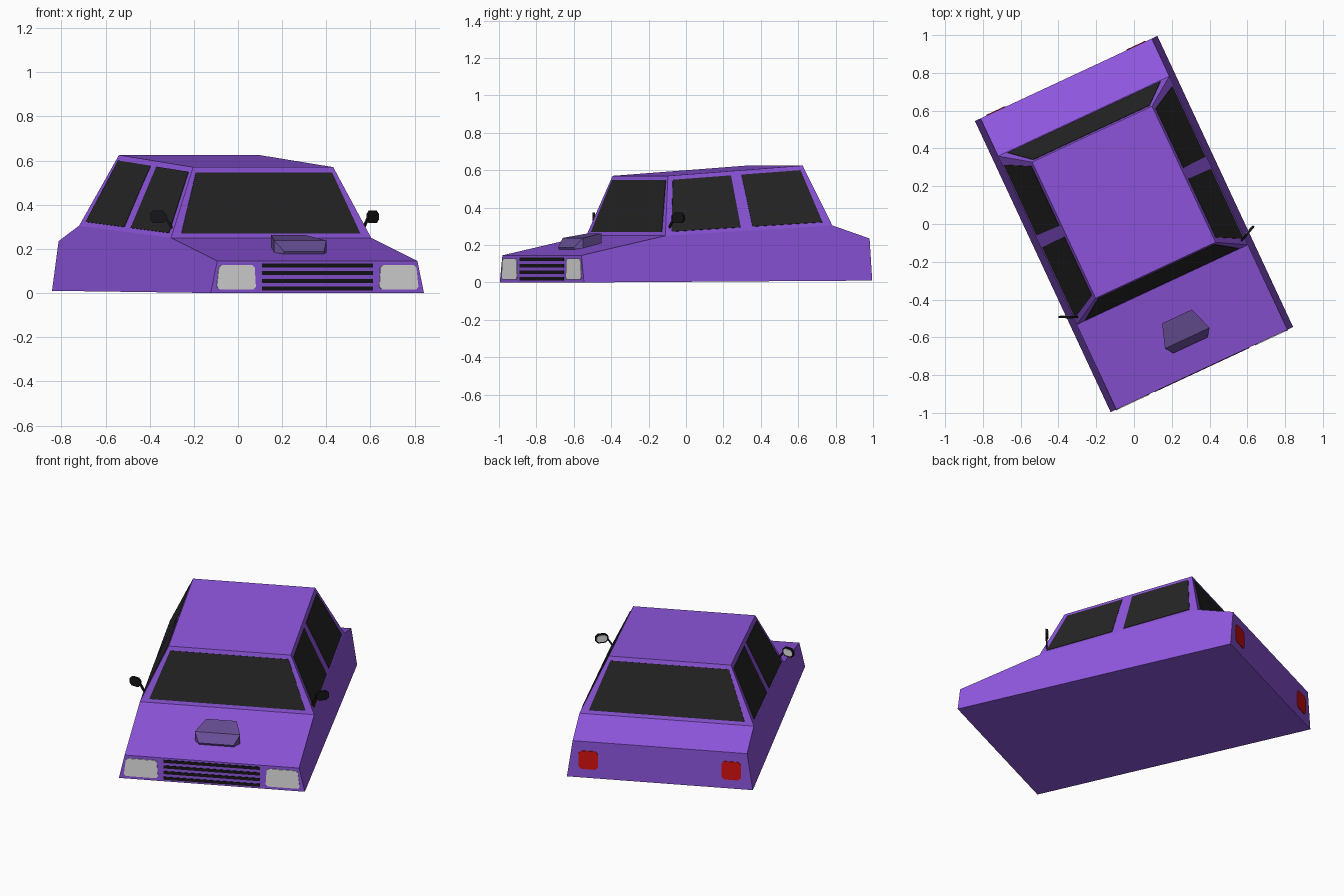
import bpy, bmesh, math
from mathutils import Vector

if "Cube" in bpy.data.objects:
    bpy.data.objects.remove(bpy.data.objects["Cube"])

YAW = math.radians(25)  # the car stands turned on the ground


def material(name, rgb):
    m = bpy.data.materials.new(name)
    m.diffuse_color = (*rgb, 1)
    m.use_nodes = True
    m.node_tree.nodes["Principled BSDF"].inputs["Base Color"].default_value = m.diffuse_color
    return m


PURPLE = material("purple_paint", (0.28, 0.095, 0.75))
DULL = material("dull_purple", (0.14, 0.08, 0.31))
GLASS = material("dark_glass", (0.019, 0.019, 0.019))
BLACK = material("black_trim", (0.008, 0.008, 0.009))
LAMP = material("lamp_white", (0.78, 0.78, 0.78))
RED = material("tail_red", (0.68, 0.006, 0.006))


def finish(name, bm, mat):
    bmesh.ops.recalc_face_normals(bm, faces=bm.faces)
    me = bpy.data.meshes.new(name)
    bm.to_mesh(me)
    bm.free()
    me.materials.append(mat)
    ob = bpy.data.objects.new(name, me)
    ob.rotation_euler.z = YAW
    bpy.context.collection.objects.link(ob)
    return ob


def hull(name, pts, mat):
    bm = bmesh.new()
    for p in pts:
        bm.verts.new(p)
    bmesh.ops.convex_hull(bm, input=bm.verts)
    bmesh.ops.dissolve_limit(bm, angle_limit=0.01, verts=bm.verts, edges=bm.edges)
    return finish(name, bm, mat)


def plate(name, quad, mat, cut=0.0, thick=0.008, shift=0.0):
    """Thin plate on a four-cornered outline, corners cut off by a length."""
    q = [Vector(p) for p in quad]
    n = (q[2] - q[0]).cross(q[3] - q[1]).normalized()
    ring = []
    for i, p in enumerate(q):
        if cut:
            for o in (q[i - 1], q[(i + 1) % 4]):
                ring.append(p + (o - p).normalized() * cut)
        else:
            ring.append(p)
    pts = [p + n * (shift + k * thick / 2) for p in ring for k in (-1, 1)]
    return hull(name, pts, mat)


# Body shell: side profile as (half width, y, z), spanned left to right
W, R = 0.50, 0.35
profile = [(0.533, -0.85, 0), (W, -0.85, 0.145), (W, -0.355, 0.25),
           (R, -0.27, 0.57), (R, 0.525, 0.625), (W, 0.63, 0.305),
           (W, 0.85, 0.235), (0.533, 0.85, 0.01)]
bm = bmesh.new()
sides = [[bm.verts.new((s * x, y, z)) for x, y, z in profile] for s in (-1, 1)]
a, b = sides
for i in range(8):
    j = (i + 1) % 8
    bm.faces.new((a[i], a[j], b[j], b[i]))
for v in sides:
    bm.faces.new([v[i] for i in (0, 1, 2, 5, 6, 7)])
    bm.faces.new([v[i] for i in (2, 3, 4, 5)])
finish("body_shell", bm, PURPLE)


# Windows: plates placed proportionally on the four cabin faces
def corner(i, s):
    x, y, z = profile[i]
    return Vector((s * x, y, z))


def window(name, base0, base1, top0, top1, bottom, top):
    def at(s, t):
        return base0.lerp(base1, s).lerp(top0.lerp(top1, s), t)
    plate(name, [at(bottom[0], 0.06), at(bottom[1], 0.06),
                 at(top[1], 0.925), at(top[0], 0.925)], GLASS, thick=0.006)


for name, lo, hi in (("windshield", 2, 3), ("rear_window", 5, 4)):
    window(name, corner(lo, -1), corner(lo, 1), corner(hi, -1), corner(hi, 1),
           (0.045, 0.955), (0.03, 0.97))
for s, side in ((-1, "left"), (1, "right")):
    c = [corner(i, s) for i in (2, 5, 3, 4)]
    window(side + "_front_window", *c, (0.035, 0.455), (0.037, 0.46))
    window(side + "_back_window", *c, (0.527, 0.95), (0.537, 0.967))

    # Headlights and tail lights
    plate(side + "_headlight",
          [(s * 0.505, -0.85, 0.017), (s * 0.308, -0.85, 0.017),
           (s * 0.315, -0.85, 0.127), (s * 0.492, -0.85, 0.127)], LAMP, cut=0.012)
    plate(side + "_tail_light",
          [(s * 0.465, 0.85, 0.065), (s * 0.355, 0.85, 0.065),
           (s * 0.355, 0.85, 0.178), (s * 0.465, 0.85, 0.178)], RED, cut=0.015)

    # Door mirrors: swept-back head, rear glass and stalk
    mid = Vector((s * 0.536, -0.294, 0.345))
    along = Vector((s * 0.9, 0.436, 0))
    back = Vector((-s * 0.436, 0.9, 0))

    def head(w, h, off):
        return [mid + back * off + along * (i * w) + Vector((0, 0, k * h))
                for i, k in ((-1, -1), (1, -1), (1, 1), (-1, 1))]
    plate(side + "_mirror_head", head(0.038, 0.028, 0), BLACK, cut=0.016, thick=0.012)
    plate(side + "_mirror_glass", head(0.03, 0.02, 0.007), LAMP, cut=0.012, thick=0.004)
    root, tip = Vector((s * 0.474, -0.322, 0.288)), mid - along * 0.03
    hull(side + "_mirror_stalk",
         [p + back * i * 0.005 + Vector((0, 0, k * 0.009))
          for p in (root, tip) for i in (-1, 1) for k in (-1, 1)], BLACK)

# Grille slats
for i in range(4):
    z = 0.02 + i * 0.035
    plate(f"grille_slat_{i + 1}",
          [(-0.277, -0.85, z - 0.009), (0.277, -0.85, z - 0.009),
           (0.277, -0.85, z + 0.009), (-0.277, -0.85, z + 0.009)], BLACK, thick=0.006)

# Hood scoop
scoop = [(0.087, -0.54, 0.262), (0.13, -0.667, 0.238), (0.10, -0.708, 0.188),
         (0.10, -0.70, 0.17), (0.13, -0.667, 0.18), (0.087, -0.54, 0.20)]
hull("hood_scoop", [(s * x, y, z) for x, y, z in scoop for s in (-1, 1)], DULL)
